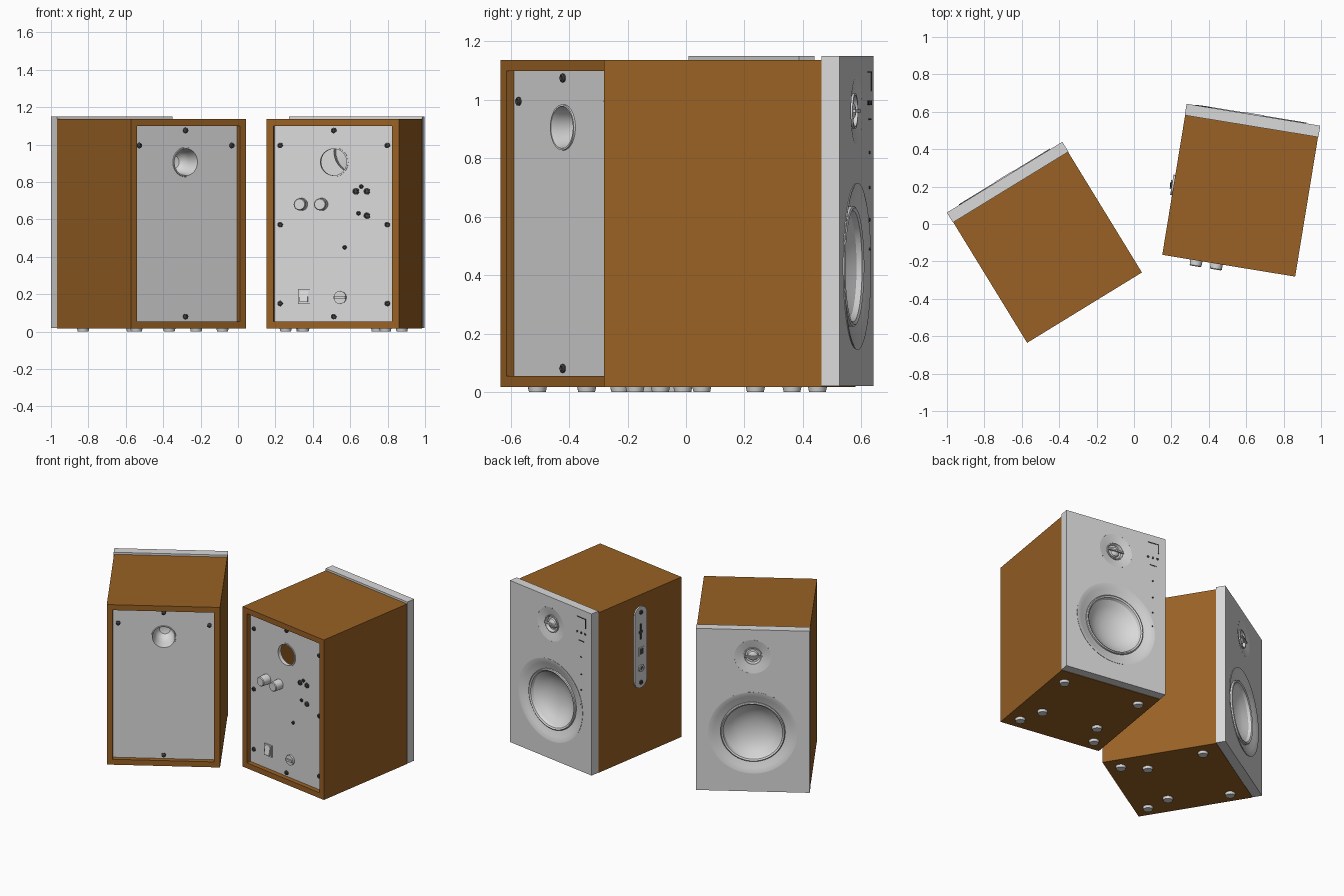
import bpy, bmesh, math
from mathutils import Matrix, Vector

if "Cube" in bpy.data.objects:
    bpy.data.objects.remove(bpy.data.objects["Cube"])


def material(name, rgb):
    m = bpy.data.materials.new(name)
    m.diffuse_color = (*rgb, 1)
    m.use_nodes = True
    m.node_tree.nodes["Principled BSDF"].inputs["Base Color"].default_value = m.diffuse_color
    return m


WOOD = material("warm_wood", (0.32, 0.12, 0.018))
GREY = material("light_grey", (0.7, 0.7, 0.7))
DARK = material("dark_metal", (0.06, 0.06, 0.06))

# Speaker frame: baffle faces local +y, back panel faces local -y
FRONT, BACK, PANEL = 0.44, -0.378, -0.346
side_frame = Matrix.Translation((-0.36, 0, 0)) @ Matrix.Rotation(math.pi / 2, 4, 'Z')
state = {"m": Matrix(), "prefix": ""}


def finish(name, bm, mat, frame=Matrix()):
    bmesh.ops.remove_doubles(bm, verts=bm.verts, dist=0.00005)
    bmesh.ops.recalc_face_normals(bm, faces=bm.faces)
    for f in bm.faces:
        f.smooth = True
    me = bpy.data.meshes.new(name)
    bm.to_mesh(me)
    bm.free()
    me.set_sharp_from_angle(angle=math.radians(30))
    me.materials.append(mat)
    ob = bpy.data.objects.new(state["prefix"] + name, me)
    ob.matrix_world = state["m"] @ frame
    bpy.context.collection.objects.link(ob)
    return ob


def box(name, mat, x, y, z, frame=Matrix()):
    """Box from (min, max) ranges."""
    bm = bmesh.new()
    bmesh.ops.create_cube(bm, size=1)
    for v in bm.verts:
        v.co = Vector([(r[0] + r[1]) / 2 + c * (r[1] - r[0]) for r, c in zip((x, y, z), v.co)])
    return finish(name, bm, mat, frame)


def lathe(name, mat, profile, x, z, segs=32, frame=Matrix()):
    """Revolve (radius, y) points about a y-parallel axis through x, z."""
    bm = bmesh.new()
    verts = [bm.verts.new((x + r, y, z)) for r, y in profile]
    edges = [bm.edges.new(p) for p in zip(verts, verts[1:])]
    bmesh.ops.spin(bm, geom=verts + edges, cent=(x, 0, z), axis=(0, 1, 0),
                   angle=math.tau, steps=segs, use_duplicate=False)
    return finish(name, bm, mat, frame)


def disc(name, mat, r, y0, y1, x, z, segs=20, frame=Matrix()):
    return lathe(name, mat, [(0, y0), (r, y0), (r, y1), (0, y1)], x, z, segs, frame)


def rect(x0, x1, z0, z1):
    return [(x0, z0), (x1, z0), (x1, z1), (x0, z1)]


def circle(x, z, r, n=64):
    return [(x + r * math.cos(math.tau * i / n), z + r * math.sin(math.tau * i / n)) for i in range(n)]


def plate(name, mat, loops, y0, y1, frame=Matrix()):
    """Flat plate in xz; loops after the first are holes."""
    cu = bpy.data.curves.new(name, 'CURVE')
    cu.dimensions, cu.fill_mode, cu.extrude = '2D', 'BOTH', (y1 - y0) / 2
    for pts in loops:
        s = cu.splines.new('POLY')
        s.points.add(len(pts) - 1)
        s.use_cyclic_u = True
        for p, (a, b) in zip(s.points, pts):
            p.co = (a, b, 0, 1)
    tmp = bpy.data.objects.new("tmp", cu)
    bpy.context.collection.objects.link(tmp)
    dg = bpy.context.evaluated_depsgraph_get()
    me = bpy.data.meshes.new_from_object(tmp.evaluated_get(dg))
    bm = bmesh.new()
    bm.from_mesh(me)
    for v in bm.verts:
        v.co = (v.co.x, (y0 + y1) / 2 + v.co.z, v.co.y)
    bpy.data.objects.remove(tmp)
    bpy.data.meshes.remove(me)
    bpy.data.curves.remove(cu)
    return finish(name, bm, mat, frame)


def screw(name, x, z, y=PANEL, r=0.015, sign=-1, frame=Matrix()):
    lathe(name, DARK, [(r, y), (r, y + sign * 0.006), (r * 0.6, y + sign * 0.01),
                       (r * 0.5, y + sign * 0.004), (0, y + sign * 0.004)], x, z, 12, frame)


def speaker(prefix, cx, cy, angle, screws):
    state["prefix"] = prefix
    state["m"] = Matrix.Translation((cx, cy, 0)) @ Matrix.Rotation(math.radians(angle), 4, 'Z')
    # Open wooden cabinet
    plate("cabinet", WOOD, [rect(-0.36, 0.36, 0.017, 1.137), rect(-0.322, 0.322, 0.055, 1.099)], BACK, 0.378)
    # Back panel with port hole
    plate("back_panel", GREY, [rect(-0.322, 0.322, 0.055, 1.099), circle(0, 0.906, 0.073, 40)], PANEL, PANEL + 0.015)
    # Front baffle with driver holes
    plate("front_baffle", GREY, [rect(-0.362, 0.362, 0.02, 1.151), circle(0, 0.43, 0.28),
                                 circle(0, 0.962, 0.117)], 0.378, FRONT)
    # Woofer: shallow dish, surround ring and bowl cone
    f = FRONT
    lathe("woofer", GREY, [(0.281, f - 0.01), (0.286, f + 0.004), (0.28, f + 0.004), (0.25, f - 0.008),
                           (0.206, f - 0.022), (0.206, f - 0.01), (0.2, f - 0.006), (0.19, f - 0.012),
                           (0.182, f - 0.03), (0.176, f - 0.034), (0.15, f - 0.055), (0.11, f - 0.076),
                           (0.06, f - 0.09), (0, f - 0.095)], 0, 0.43, 64)
    # Tweeter: waveguide, dome and guard bar
    lathe("tweeter", GREY, [(0.117, f), (0.09, f - 0.005), (0.06, f - 0.012), (0.06, f - 0.004),
                            (0.053, f - 0.004), (0.048, f - 0.025), (0.036, f - 0.025), (0.031, f - 0.013),
                            (0.018, f - 0.005), (0, f - 0.002)], 0, 0.962, 40)
    box("tweeter_bar", GREY, (-0.055, 0.055), (f - 0.008, f + 0.006), (0.957, 0.967))
    # Feet
    for i, (x, y) in enumerate([(0.27, 0.26), (0.27, -0.285), (0.2, -0.13)]):
        for s in (-1, 1):
            bm = bmesh.new()
            bmesh.ops.create_cone(bm, cap_ends=True, segments=20, radius1=0.029, radius2=0.033, depth=0.018,
                                  matrix=Matrix.Translation((s * x, y, 0.009)))
            finish(f"foot_{i}", bm, GREY)
    for x, z in screws:
        screw("back_screw", x, z)


# Passive speaker: four screws, closed flared port
common = [(0, 1.075), (0, 0.08), (-0.29, 0.995), (0.29, 0.995)]
speaker("passive_", -0.462, -0.125, 31.5, common)
lathe("port", GREY, [(0.079, PANEL), (0.078, -0.352), (0.072, -0.352), (0.068, -0.33), (0.064, -0.29),
                     (0.055, -0.25), (0.035, -0.225), (0, -0.215)], 0, 0.906, 40)

# Active speaker: open port, controls on back, front and side
speaker("active_", 0.5675, 0.15, -9.3,
        common + [(s * 0.29, z) for s in (-1, 1) for z in (0.572, 0.15)])
lathe("port_ring", GREY, [(0.079, PANEL), (0.079, -0.352), (0.071, -0.352), (0.071, -0.325)], 0, 0.906, 40)

# Back knobs, sockets, switch and fuse holder
for x in (-0.175, -0.065):
    lathe("back_knob", GREY, [(0.034, PANEL), (0.032, -0.405), (0.028, -0.41), (0, -0.41)], x, 0.68, 24)
for x, z, r in [(0.12, 0.75, 0.018), (0.18, 0.75, 0.018), (0.18, 0.62, 0.018),
                (0.15, 0.775, 0.011), (0.135, 0.632, 0.011), (0.06, 0.45, 0.011)]:
    screw("socket", x, z, r=r)
box("switch_frame", GREY, (-0.193, -0.127), (PANEL - 0.008, PANEL), (0.147, 0.227))
rocker = box("switch_rocker", GREY, (-0.182, -0.138), (PANEL - 0.022, PANEL), (0.158, 0.217))
for v in rocker.data.vertices:
    if v.co.z > 0.2 and v.co.y < PANEL - 0.01:
        v.co.y = PANEL - 0.009
disc("fuse_holder", GREY, 0.034, PANEL - 0.012, PANEL, 0.035, 0.182, 24)
box("fuse_grip", GREY, (0.005, 0.065), (PANEL - 0.022, PANEL), (0.175, 0.189))

# Front display bracket, buttons and indicator dots
y0, y1 = FRONT - 0.002, FRONT + 0.003
box("bracket_top", DARK, (-0.31, -0.235), (y0, y1), (1.093, 1.098))
box("bracket_side", DARK, (-0.312, -0.307), (y0, y1), (1.03, 1.098))
for x in (-0.235, -0.27, -0.305):
    disc("button", DARK, 0.008, y0, y1, x, 0.99, 12)
box("small_mark", DARK, (-0.295, -0.25), (y0, y1), (0.931, 0.936))
for z in (0.82, 0.7, 0.59, 0.49):
    disc("indicator", DARK, 0.006, y0, y1, -0.27, z, 10)

# Side connector plate, pill shaped, with slot, port and jack openings
S = side_frame
n = 12
pill = [(0.055 * math.cos(math.pi * i / n), 1.005 + 0.055 * math.sin(math.pi * i / n)) for i in range(n + 1)]
pill += [(-a, 1.55 - b) for a, b in pill]
plate("side_plate", GREY, [pill], 0, 0.01, S)
for z in (1.02, 0.53):
    screw("side_screw", 0, z, 0.01, 0.015, 1, S)
box("side_slot", DARK, (-0.006, 0.006), (0.008, 0.013), (0.83, 0.94), S)
box("side_slot_tab", DARK, (-0.018, 0.018), (0.008, 0.013), (0.875, 0.89), S)
box("side_port", GREY, (-0.024, 0.024), (0.008, 0.016), (0.72, 0.775), S)
box("side_port_hole", DARK, (-0.016, 0.016), (0.012, 0.018), (0.729, 0.766), S)
lathe("side_jack", GREY, [(0.024, 0.008), (0.024, 0.018), (0.014, 0.018), (0.014, 0.011)], 0, 0.63, 20, S)
disc("side_jack_hole", DARK, 0.014, 0.008, 0.012, 0, 0.63, 16, S)
